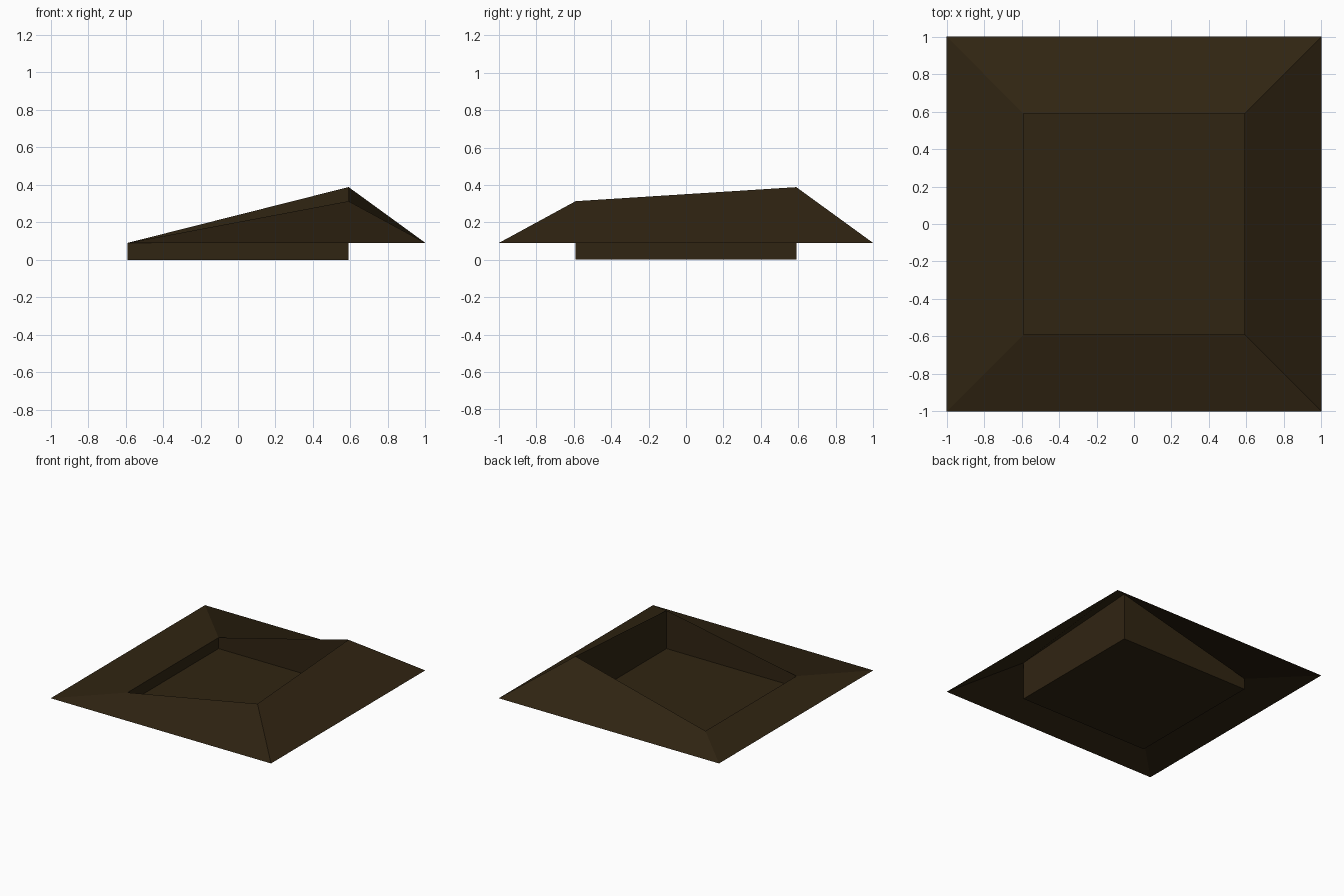
import bpy

if "Cube" in bpy.data.objects:
    bpy.data.objects.remove(bpy.data.objects["Cube"])

OUTER, INNER, BASE = 1.0, 0.59, 0.09
SIGNS = [(-1, -1), (1, -1), (1, 1), (-1, 1)]      # corners, counter-clockwise
HEIGHTS = [BASE, 0.313, 0.388, BASE]              # lip height at each inner corner

brown = bpy.data.materials.new("dark_brown")
brown.diffuse_color = (0.030, 0.018, 0.006, 1)
brown.use_nodes = True
brown.node_tree.nodes["Principled BSDF"].inputs["Base Color"].default_value = brown.diffuse_color


def ring(half, heights):
    return [(sx * half, sy * half, z) for (sx, sy), z in zip(SIGNS, heights)]


def make(name, verts, faces):
    mesh = bpy.data.meshes.new(name)
    mesh.from_pydata(verts, [], faces)
    mesh.materials.append(brown)
    obj = bpy.data.objects.new(name, mesh)
    bpy.context.collection.objects.link(obj)
    return obj


lip = ring(INNER, HEIGHTS)

# sloping surround: each quad folds from an outer corner to its lower inner corner
faces = []
for i in range(4):
    j = (i + 1) % 4
    quad = [i, j, 4 + j, 4 + i]
    if HEIGHTS[i] <= HEIGHTS[j]:
        quad = quad[1:] + quad[:1]
    faces.append(quad)
make("sloping_surround", ring(OUTER, [BASE] * 4) + lip, faces)

# sunken basin: four walls down from the lip, and the floor
walls = [[i, (i + 1) % 4, 4 + (i + 1) % 4, 4 + i] for i in range(4)]
make("sunken_basin", lip + ring(INNER, [0.0] * 4), walls + [[4, 5, 6, 7]])
